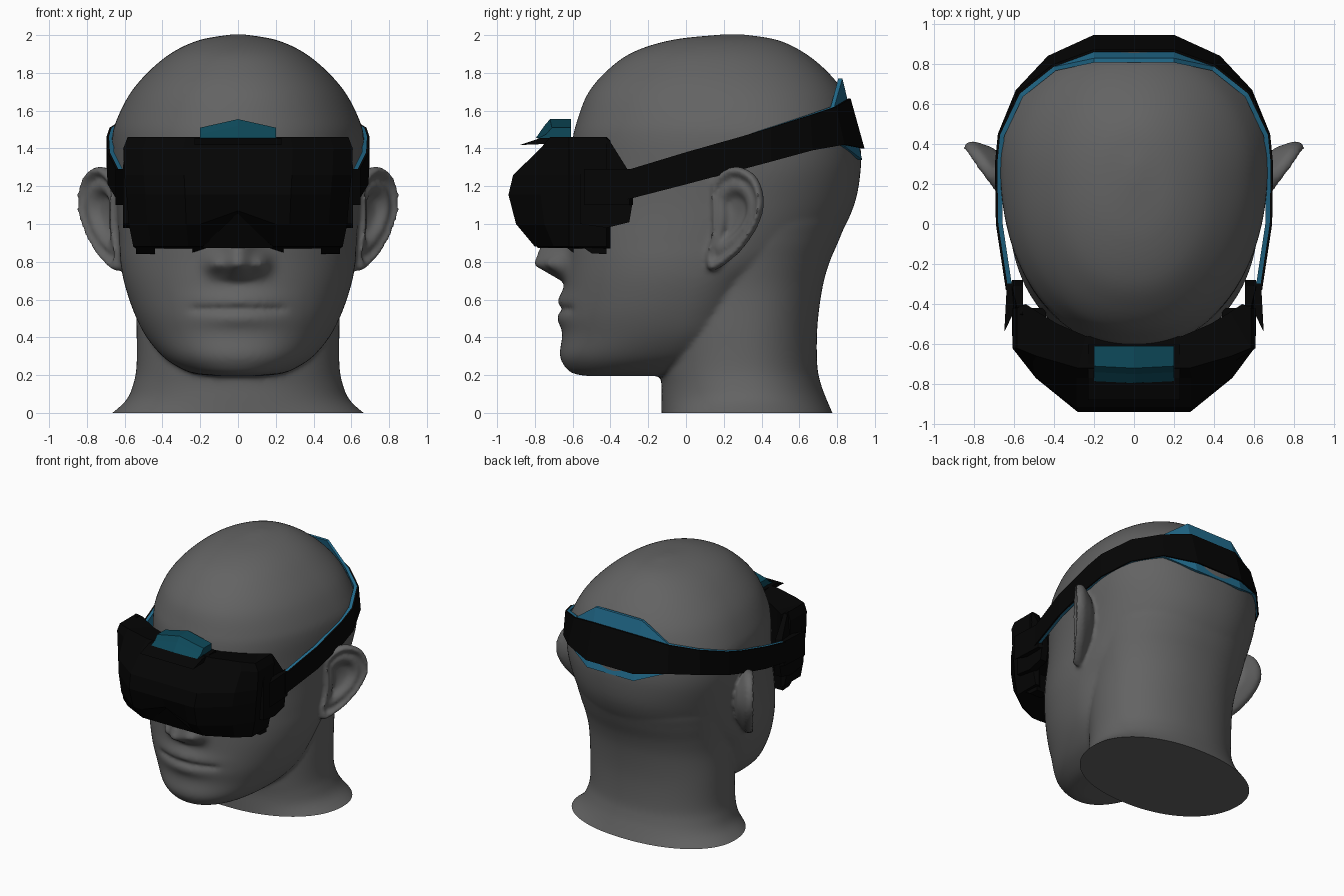
import bpy, bmesh, math
from math import sin, cos, pi, exp

if "Cube" in bpy.data.objects:
    bpy.data.objects.remove(bpy.data.objects["Cube"])


def material(name, rgb):
    m = bpy.data.materials.new(name)
    m.diffuse_color = (*rgb, 1)
    m.use_nodes = True
    m.node_tree.nodes["Principled BSDF"].inputs["Base Color"].default_value = m.diffuse_color
    return m


GREY = material("mannequin grey", (0.125, 0.125, 0.125))
BLACK = material("matte black", (0.0014, 0.0014, 0.0014))
BLUE = material("strap blue", (0.016, 0.15, 0.27))
TEAL = material("module teal", (0.004, 0.065, 0.1))


def sweep(bm, loops):
    """Skin a list of equal closed loops and cap both ends."""
    rows = [[bm.verts.new(p) for p in lp] for lp in loops]
    n = len(rows[0])
    for a, b in zip(rows, rows[1:]):
        for i in range(n):
            j = (i + 1) % n
            bm.faces.new((a[i], a[j], b[j], b[i]))
    bm.faces.new(rows[0])
    bm.faces.new(rows[-1][::-1])


def make(name, mat, *loop_sets):
    bm = bmesh.new()
    for loops in loop_sets:
        sweep(bm, loops)
    bmesh.ops.recalc_face_normals(bm, faces=bm.faces)
    me = bpy.data.meshes.new(name)
    bm.to_mesh(me)
    bm.free()
    me.materials.append(mat)
    ob = bpy.data.objects.new(name, me)
    bpy.context.collection.objects.link(ob)
    return ob


def flip(loops):
    return [[(-x, y, z) for x, y, z in lp] for lp in loops]


def spline(rows, steps, closed=False):
    """Catmull-Rom interpolation of number rows."""
    n, out = len(rows), []
    for i in range(n if closed else n - 1):
        ids = [i - 1, i, i + 1, i + 2]
        q = [rows[k % n] if closed else rows[min(max(k, 0), n - 1)] for k in ids]
        for s in range(steps):
            t = s / steps
            out.append([0.5 * (2 * b + (c - a) * t + (2 * a - 5 * b + 4 * c - d) * t * t
                               + (3 * b - a - 3 * c + d) * t ** 3) for a, b, c, d in zip(*q)])
    return out if closed else out + [list(rows[-1])]


def g(v, s):
    return exp(-(v / s) ** 2)


# Face relief: nose, nostril wings, lips
def relief(x, z):
    if z > 0.80:
        h = max(0, 0.165 - (z - 0.80) * 0.42)
    else:
        h = 0.165 * max(0, min(1, (z - 0.69) / 0.09))
    s = 0.10 if z < 0.85 else max(0.06, 0.10 - (z - 0.85) * 0.15)
    d = h * g(x, s)
    d += 0.065 * g(abs(x) - 0.125, 0.045) * g(z - 0.79, 0.05)
    mouth = g(x, 0.2)
    d += mouth * (0.026 * g(z - 0.595, 0.045) + 0.026 * g(z - 0.50, 0.045))
    d -= 0.03 * g(z - 0.548, 0.013) * (1 if abs(x) < 0.22 else g(abs(x) - 0.22, 0.03))
    return d


def ring(z, yf, yb, w, ym, face=False, n=180, e=0.93):
    pts = []
    for i in range(n):
        a = 2 * pi * i / n
        c, s = cos(a), sin(a)
        x = w * math.copysign(abs(c) ** e, c)
        y = ym + (yb - ym) * abs(s) ** e if s > 0 else ym - (ym - yf) * abs(s) ** e
        if face and s < 0 and abs(x) < 0.35:
            y -= relief(x, z)
        pts.append((x, y, z))
    return pts


# Skull and face sections: height, front, back, half width, widest y
SKULL = [(.195, -.52, -.05, .12, -.3), (.21, -.60, .1, .24, -.25), (.25, -.645, .2, .33, -.2),
         (.31, -.668, .3, .41, -.12), (.41, -.655, .35, .49, -.05), (.53, -.655, .4, .55, -.02),
         (.68, -.645, .5, .60, .02), (.80, -.64, .68, .622, .06), (.92, -.64, .80, .63, .12),
         (1.1, -.62, .89, .645, .22), (1.29, -.615, .925, .665, .3), (1.45, -.60, .92, .667, .3),
         (1.55, -.575, .895, .643, .28), (1.69, -.52, .84, .572, .25), (1.81, -.42, .745, .47, .22),
         (1.91, -.28, .62, .345, .2), (1.975, -.07, .48, .2, .2), (2.004, .2, .3, .03, .25)]
NECK = [(-.06, -.13, .80, .75, .35), (0, -.13, .775, .665, .35), (.07, -.13, .745, .59, .33),
        (.15, -.13, .715, .555, .31), (.25, -.14, .695, .537, .3), (.45, -.14, .695, .537, .3),
        (.65, -.1, .72, .54, .3), (.79, 0, .757, .56, .3), (.92, .1, .812, .585, .3),
        (1.05, .2, .86, .6, .3), (1.15, .2, .86, .55, .3)]
skull = [ring(*r, face=True) for r in spline(SKULL, 12)]
neck = [ring(*r) for r in spline(NECK, 6)]

# Ears: outline in y, z and radial relief steps from back to front
EAR = [(.27, 1.305), (.36, 1.25), (.398, 1.13), (.37, 1.0), (.27, .85), (.135, .75),
       (.105, .80), (.13, .92), (.14, 1.05), (.135, 1.2), (.19, 1.28)]
outline = spline(EAR, 6, closed=True)
ear = []
for r, d in [(.1, -.15), (.6, -.12), (.86, -.075), (.98, -.05), (1.0, -.015), (.94, .015),
             (.86, .01), (.76, -.025), (.62, -.005), (.5, -.015), (.36, -.055), (.08, -.065)]:
    loop = []
    for oy, oz in outline:
        y, z = .24 + r * (oy - .24), 1.05 + r * (oz - 1.05)
        loop.append((.65 + .72 * (y - .12) + .81 * d, y - .4 * d, z))
    ear.append(loop)

# Fuse the head into one smooth skin and cut the neck flat
head = make("head", GREY, skull, neck, ear, flip(ear))
rm = head.modifiers.new("fuse", 'REMESH')
rm.mode, rm.voxel_size = 'VOXEL', 0.0135
sm = head.modifiers.new("soften", 'SMOOTH')
sm.factor, sm.iterations = 0.5, 7
dg = bpy.context.evaluated_depsgraph_get()
fused = bpy.data.meshes.new_from_object(head.evaluated_get(dg))
head.modifiers.clear()
bm = bmesh.new()
bm.from_mesh(fused)
bmesh.ops.bisect_plane(bm, geom=bm.verts[:] + bm.edges[:] + bm.faces[:], plane_co=(0, 0, 0),
                       plane_no=(0, 0, -1), clear_outer=True)
bmesh.ops.holes_fill(bm, edges=[e for e in bm.edges if e.is_boundary], sides=0)
bmesh.ops.recalc_face_normals(bm, faces=bm.faces)
bm.to_mesh(fused)
bm.free()
head.data = fused
fused.materials.clear()
fused.materials.append(GREY)
bpy.context.view_layer.objects.active = head
head.select_set(True)
bpy.ops.object.shade_smooth_by_angle(angle=math.radians(50))

# Headset shell: vertical sections swept round the face, with a nose notch
LEVELS = [(.88, -.80, .94), (1.0, -.90, .98), (1.155, -.94, 1), (1.26, -.915, 1.02),
          (1.4, -.77, 1.03), (1.46, -.72, .99)]


def shell_section(x, kind, ix, iy):
    pts = []
    for k, (z, f, w) in enumerate(LEVELS):
        y = {"front": f, "corner": f * .5 - .30, "side": -.62, "end": -.42}[kind]
        if x == 0 and k < 2:
            z = (1.02, 1.07)[k]
        pts.append((x * w, y, z))
    low = 1.02 if x == 0 else .87
    return pts + [(ix, iy, 1.44), (ix, iy, low)]


half = [shell_section(*s) for s in [(.59, "end", .54, -.40), (.59, "side", .48, -.44),
        (.49, "corner", .38, -.50), (.28, "front", .24, -.56), (.2, "front", .15, -.57)]]
make("headset_shell", BLACK, half + [shell_section(0, "front", 0, -.57)] + flip(half)[::-1])

# Nose shield filling the notch
make("nose_shield", BLACK, [[(-.2, -.785, .872), (.2, -.785, .872), (0, -.87, 1.06)],
                            [(-.2, -.6, .872), (.2, -.6, .872), (0, -.6, 1.06)]])


def plate(profile, x0, x1):
    """Extrude a y, z profile between two x positions."""
    return [[(x, y, z) for y, z in profile] for x in (x0, x1)]


# Side wings, strap clips and lower gasket tabs
wing = plate([(-.45, 1.455), (-.41, 1.45), (-.31, 1.29), (-.28, 1.13), (-.30, 1.01), (-.42, .98),
              (-.56, 1.0), (-.56, 1.3)], .555, .61)
wing[1] = [(x - max(0, z - 1.3) * .16, y, z) for x, y, z in wing[1]]
make("side_wings", BLACK, wing, flip(wing))
clip = [[(.60, -.28, z), (.635, -.30, z), (.648, -.54, z), (.60, -.44, z)] for z in (1.1, 1.29)]
make("strap_clips", BLACK, clip, flip(clip))
tabs = []
for x0, x1, y0, y1 in [(.44, .54, -.55, -.42), (.13, .24, -.64, -.5)]:
    t = plate([(y0, .88), (y0 + .05, .845), (y1, .84), (y1, .98), (y0, .98)], x0, x1)
    tabs += [t, flip(t)]
make("gasket_tabs", BLACK, *tabs)

# Peak plate and sensor module on top
make("peak_plate", BLACK, plate([(-.88, 1.418), (-.77, 1.455), (-.6, 1.46), (-.6, 1.43)], -.23, .23))
make("sensor_module", TEAL, [[(x, yb, 1.43), (x, yf, 1.455), (x, yf + .045, zt - .035),
                              (x, yf + .075, zt), (x, yb, zt)]
                             for x, zt, yf, yb in [(-.2, 1.51, -.785, -.61), (0, 1.555, -.795, -.61),
                                                   (.2, 1.51, -.785, -.61)]])

# Head strap stations: x, y, inward lean, top, bottom
STRAP = [(.64, -.33, 0, 1.28, 1.125), (.69, 0, 0, 1.38, 1.21), (.695, .3, 0, 1.465, 1.29),
         (.68, .45, 0, 1.51, 1.33), (.59, .67, .1, 1.575, 1.39), (.43, .84, .25, 1.62, 1.42)]


def band(stations, outer, inner):
    loops = []
    for x, y, lean, zt, zb in stations:
        nx, ny = x, max(0, y - .3) * 1.5
        if x < .3:
            nx, ny = 0, 1
        m = math.hypot(nx, ny)

        def at(z, d):
            d += lean * max(0, z - 1.42)
            return (x - d * nx / m, y - d * ny / m, z)
        loops.append([at(zt, outer), at(zb, outer), at(zb, inner), at(zt, inner)])
    return loops + flip(loops)[::-1]


make("strap_outer", BLACK, band(STRAP + [(.2, .945, .3, 1.665, 1.4)], 0, .012))
make("strap_liner_and_pads", BLUE, band(STRAP + [(.2, .945, .3, 1.77, 1.34)], .012, .034))
